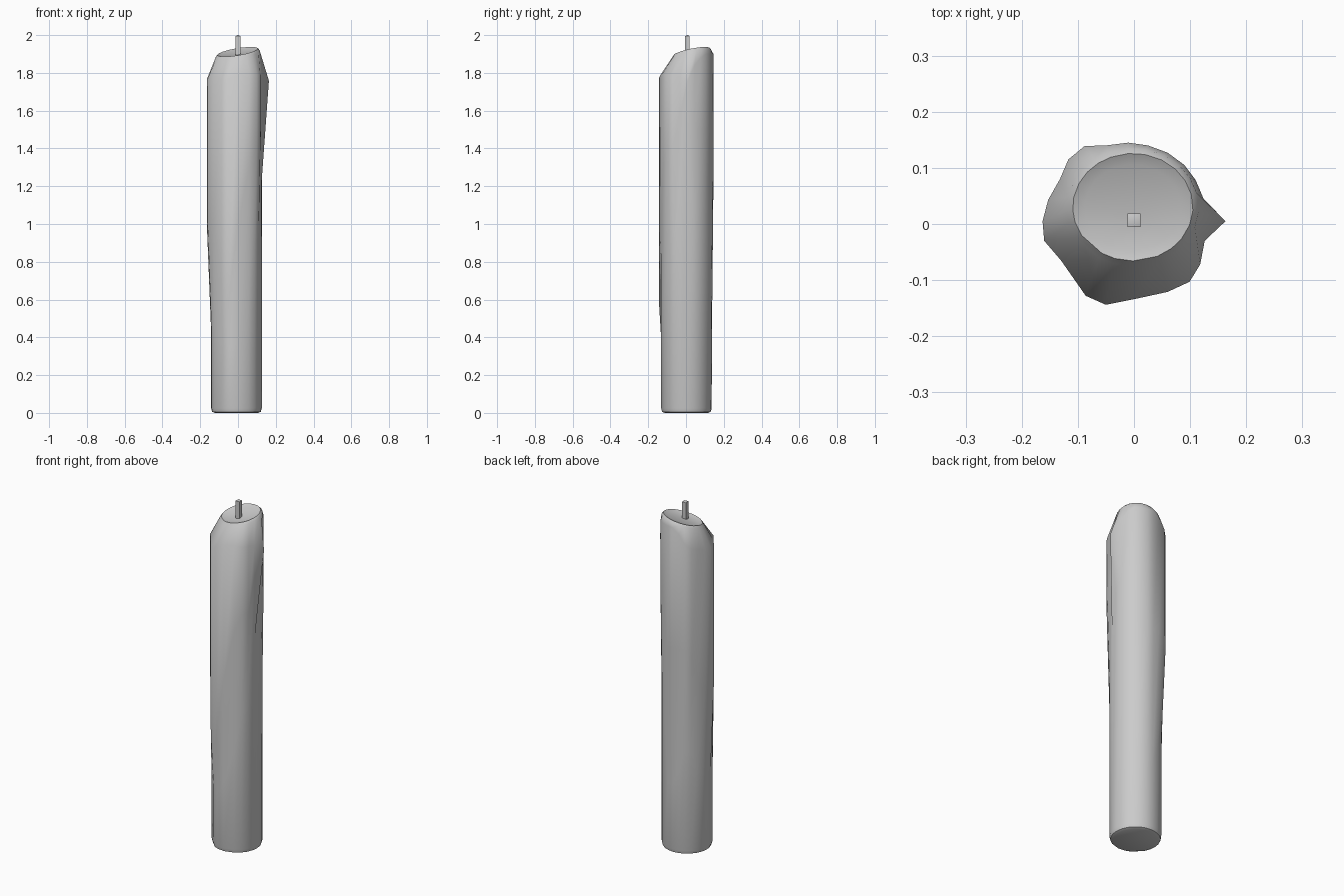
import bpy, bmesh, math

# Wax outline, counter-clockwise: x, y, shoulder z, z where drip starts, z where drip is full
OUTLINE = [
    (0.163, 0.005, 1.76, 1.43, 1.75), (0.124, 0.045, 1.84, 1.00, 1.50),
    (0.110, 0.078, 1.88, 1.00, 1.50), (0.090, 0.105, 1.90, 1.00, 1.50),
    (0.060, 0.127, 1.90, 0.80, 1.50), (0.025, 0.140, 1.90, 0.40, 1.20),
    (-0.010, 0.145, 1.90, 0.40, 1.20), (-0.050, 0.140, 1.87, 0.50, 1.20),
    (-0.088, 0.139, 1.82, 0.60, 1.20), (-0.117, 0.115, 1.79, 0.60, 1.15),
    (-0.132, 0.080, 1.78, 0.50, 1.00), (-0.153, 0.043, 1.77, 0.45, 0.95),
    (-0.163, 0.005, 1.77, 0.45, 0.95), (-0.160, -0.030, 1.77, 0.45, 1.00),
    (-0.130, -0.065, 1.78, 0.40, 1.00), (-0.086, -0.128, 1.77, 0.35, 0.70),
    (-0.050, -0.144, 1.77, 0.33, 0.60), (0.000, -0.134, 1.79, 0.40, 1.00),
    (0.060, -0.121, 1.80, 0.60, 1.30), (0.099, -0.103, 1.79, 0.80, 1.40),
    (0.118, -0.072, 1.79, 0.90, 1.40), (0.126, -0.030, 1.78, 1.20, 1.60),
]


def finish(bm, name, angle):
    bmesh.ops.recalc_face_normals(bm, faces=bm.faces)
    me = bpy.data.meshes.new(name)
    bm.to_mesh(me)
    bm.free()
    ob = bpy.data.objects.new(name, me)
    bpy.context.collection.objects.link(ob)
    bpy.ops.object.select_all(action='DESELECT')
    ob.select_set(True)
    bpy.context.view_layer.objects.active = ob
    bpy.ops.object.shade_smooth_by_angle(angle=math.radians(angle))
    return ob


def loft(name, rings, top, angle):
    bm = bmesh.new()
    loops = [[bm.verts.new(p) for p in r] for r in rings]
    n = len(loops[0])
    for a, b in zip(loops, loops[1:]):
        for i in range(n):
            j = (i + 1) % n
            bm.faces.new((a[i], a[j], b[j], b[i]))
    bm.faces.new(loops[0][::-1])
    tip = bm.verts.new(top)
    for i in range(n):
        bm.faces.new((loops[-1][i], loops[-1][(i + 1) % n], tip))
    return finish(bm, name, angle)


def base_ring(r, z=None):
    pts = []
    for x, y, _, start, _ in OUTLINE:
        a = math.atan2(y - 0.002, x + 0.008)
        pts.append((-0.008 + r * math.cos(a), 0.002 + r * math.sin(a),
                    start if z is None else z))
    return pts


def rim_ring(scale, drop):
    pts = []
    for x, y, *_ in OUTLINE:
        a = math.atan2(y - 0.015, x)
        px = -0.002 + 0.114 * scale * math.cos(a)
        py = 0.03 + 0.102 * scale * math.sin(a)
        pts.append((px, py, 1.912 + 0.16 * px + 0.2 * (py - 0.03) - drop))
    return pts


# Wax body with drips, slanted rim and melted pool
rings = [
    base_ring(0.115, 0.0), base_ring(0.129, 0.006), base_ring(0.134, 0.025),
    base_ring(0.135),
    [(x, y, full) for x, y, _, _, full in OUTLINE],
    [(x, y, z) for x, y, z, _, _ in OUTLINE],
    rim_ring(1.03, 0.012), rim_ring(0.94, 0.0), rim_ring(0.75, 0.008),
]
loft("candle_wax", rings, (0, 0.01, 1.898), 50)

# Square wick with a small pointed tip
square = [(-1, -1), (1, -1), (1, 1), (-1, 1)]
loft("wick", [[(0.012 * x, 0.007 + 0.012 * y, z) for x, y in square]
              for z in (1.88, 1.995)], (0, 0.007, 2.0), 40)
